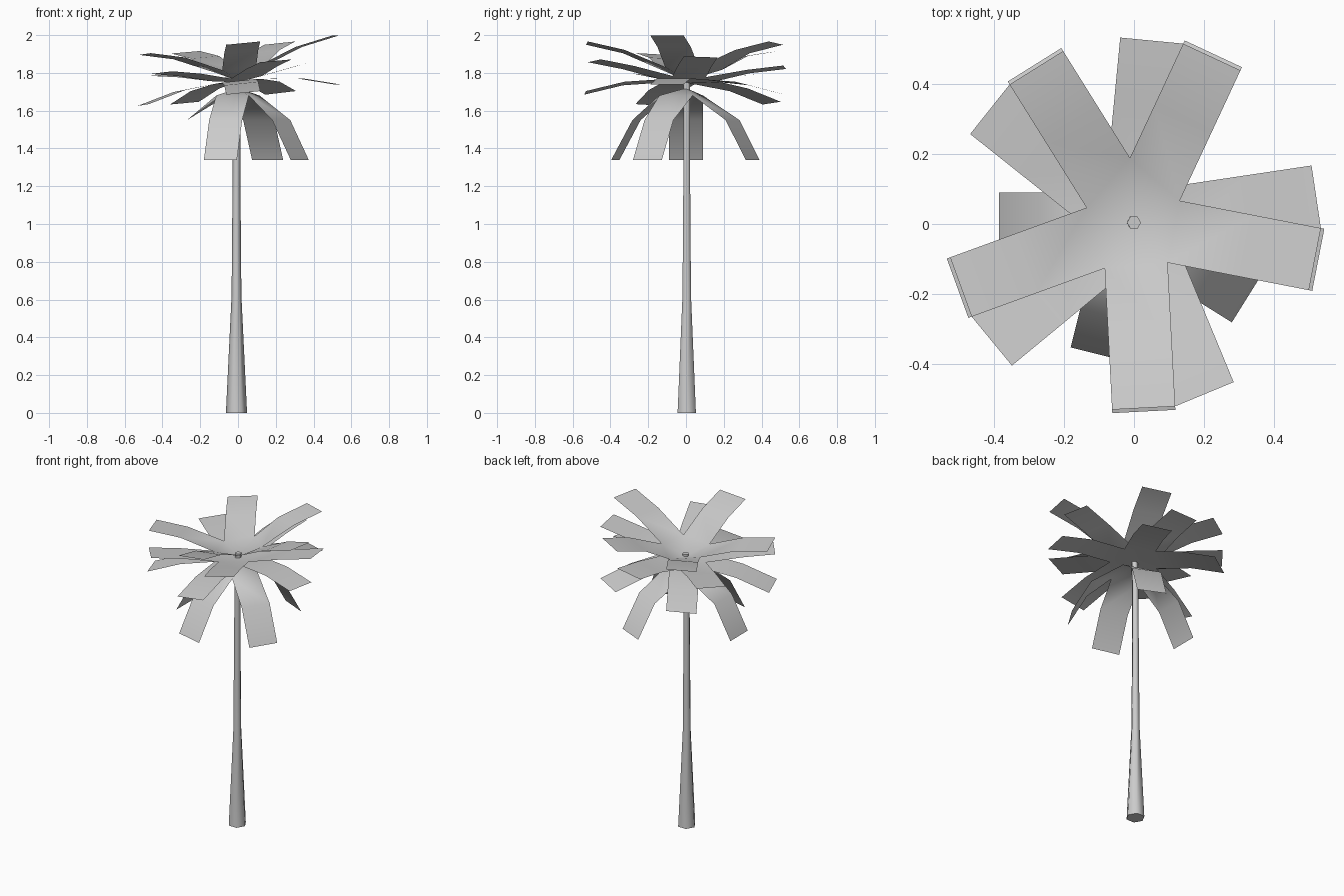
import bpy
import bmesh
from math import radians, sin, cos
from mathutils import Vector

cube = bpy.data.objects.get("Cube")
if cube:
    bpy.data.objects.remove(cube, do_unlink=True)

# Single plain grey
grey = bpy.data.materials.new("plain grey")
grey.use_nodes = True
grey.diffuse_color = (0.6, 0.6, 0.6, 1)
grey.node_tree.nodes["Principled BSDF"].inputs["Base Color"].default_value = (0.6, 0.6, 0.6, 1)


def finish(name, bm, angle):
    mesh = bpy.data.meshes.new(name)
    bm.to_mesh(mesh)
    bm.free()
    mesh.materials.append(grey)
    obj = bpy.data.objects.new(name, mesh)
    bpy.context.collection.objects.link(obj)
    bpy.ops.object.select_all(action='DESELECT')
    obj.select_set(True)
    bpy.context.view_layer.objects.active = obj
    bpy.ops.object.shade_smooth_by_angle(angle=radians(angle))


# Trunk: flared base, slim shaft
def trunk():
    sides = 6
    rings = [(-0.008, 0, 0.056), (-0.008, 0.62, 0.026), (-0.008, 1.2, 0.021),
             (-0.006, 1.6, 0.02), (0, 1.78, 0.02)]
    bm = bmesh.new()
    loops = []
    for x, z, r in rings:
        loops.append([bm.verts.new((x + r * cos(radians(360 * i / sides)),
                                    0.004 + r * sin(radians(360 * i / sides)), z))
                      for i in range(sides)])
    for low, high in zip(loops, loops[1:]):
        for i in range(sides):
            j = (i + 1) % sides
            bm.faces.new((low[i], low[j], high[j], high[i]))
    bm.faces.new(loops[0][::-1])
    bm.faces.new(loops[-1])
    finish("trunk", bm, 70)


# Whorl of fronds: strips joined around a central fan
def whorl(name, angles, profile, tilt=0, half=0.09):
    bm = bmesh.new()
    hub_z, ring_z = profile[0][1], profile[1][1]
    lean = Vector((cos(radians(349)), sin(radians(349)), 0)) * tilt

    def vert(p, z):
        return bm.verts.new((p.x, p.y, z + p.dot(lean)))

    hub = vert(Vector((0, 0, 0)), hub_z)
    n = len(angles)
    corners = []
    for i, a in enumerate(angles):
        gap = (angles[(i + 1) % n] - a) % 360
        r, mid = half / sin(radians(gap / 2)), radians(a + gap / 2)
        corners.append(vert(Vector((r * cos(mid), r * sin(mid), 0)), ring_z))
    for i, a in enumerate(angles):
        out = Vector((cos(radians(a)), sin(radians(a)), 0))
        side = Vector((-out.y, out.x, 0)) * half
        right, left = corners[i - 1], corners[i]
        bm.faces.new((hub, right, left))
        for r, z in profile[2:]:
            new_right, new_left = vert(out * r - side, z), vert(out * r + side, z)
            bm.faces.new((right, new_right, new_left, left))
            right, left = new_right, new_left
    finish(name, bm, 60)


trunk()
upper = [65, 122, 200, 273, 349]
whorl("upper_fronds", upper,
      [(0, 1.76), (0.14, 1.82), (0.33, 1.905), (0.525, 1.945)], 0.1)
whorl("middle_fronds", [a + 19.5 for a in upper],
      [(0, 1.75), (0.14, 1.77), (0.33, 1.81), (0.525, 1.835)], 0.1)
whorl("lower_fronds", upper,
      [(0, 1.745), (0.14, 1.755), (0.33, 1.735), (0.535, 1.68)], 0.11)
whorl("hanging_fronds", [66, 180, 256, 328],
      [(0, 1.72), (0.13, 1.68), (0.27, 1.55), (0.385, 1.34)])
